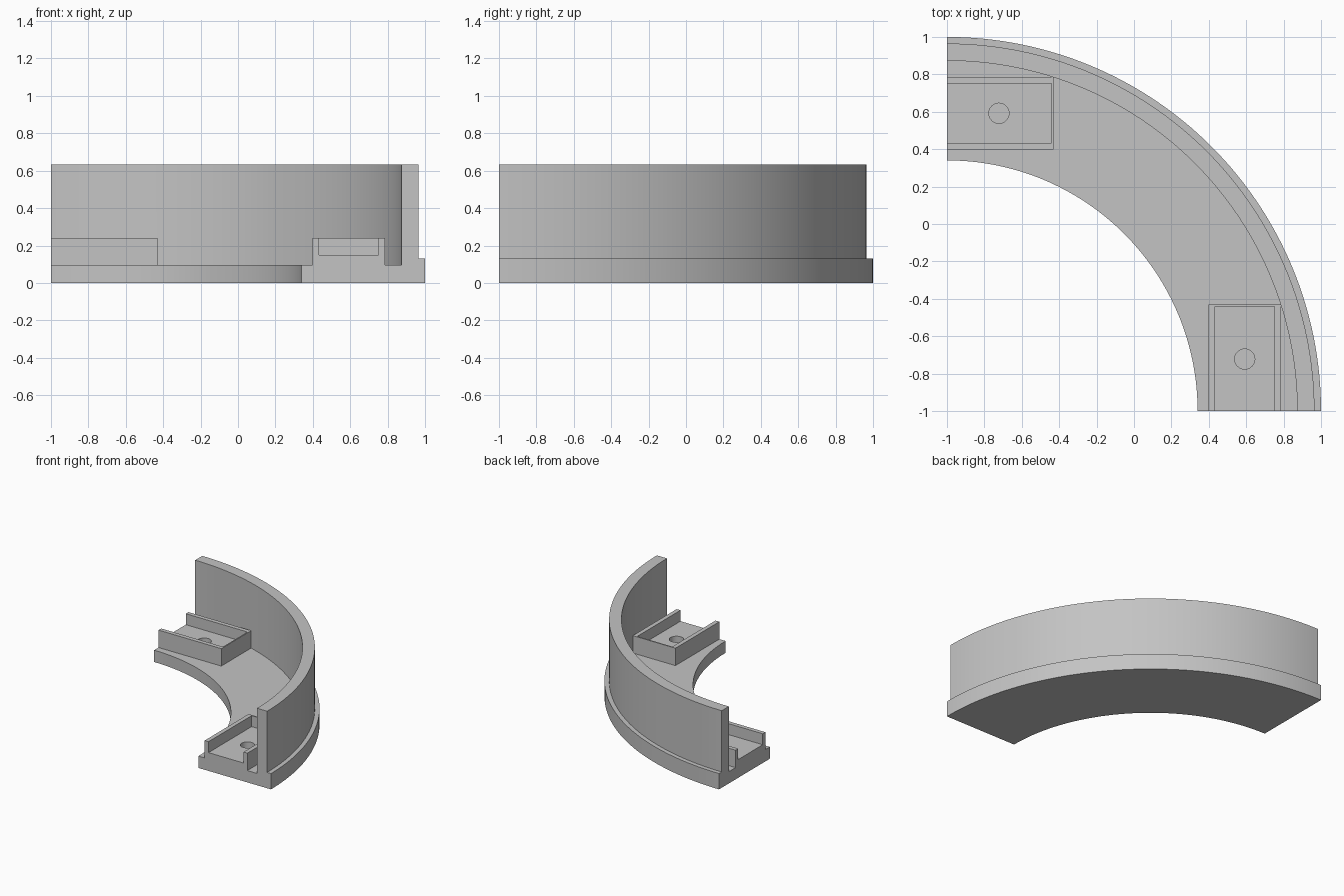
import bpy
import bmesh
from math import pi
from mathutils import Matrix, Vector

cube = bpy.data.objects.get("Cube")
if cube:
    bpy.data.objects.remove(cube, do_unlink=True)

grey = bpy.data.materials.new("plain grey")
grey.use_nodes = True
colour = (0.55, 0.55, 0.55, 1)
grey.diffuse_color = colour
grey.node_tree.nodes["Principled BSDF"].inputs["Base Color"].default_value = colour

CENTRE = Vector((-1, -1, 0))      # corner the quarter ring turns around
SEGMENTS = 64
SWAP = Matrix(((0, 1, 0, 0), (1, 0, 0, 0), (0, 0, 1, 0), (0, 0, 0, 1)))


def finish(bm, name):
    bmesh.ops.recalc_face_normals(bm, faces=bm.faces)
    mesh = bpy.data.meshes.new(name)
    bm.to_mesh(mesh)
    bm.free()
    mesh.materials.append(grey)
    obj = bpy.data.objects.new(name, mesh)
    bpy.context.collection.objects.link(obj)
    return obj


def box(name, low, high, swap):
    bm = bmesh.new()
    bmesh.ops.create_cube(bm, size=1)
    low, high = Vector(low), Vector(high)
    for v in bm.verts:
        v.co = (low + high) / 2 + v.co * (high - low)
    if swap:
        bm.transform(SWAP)
    return finish(bm, name)


def cylinder(name, x, y, radius, low, high, swap):
    bm = bmesh.new()
    bmesh.ops.create_cone(bm, cap_ends=True, segments=32, radius1=radius, radius2=radius,
                          depth=high - low,
                          matrix=Matrix.Translation((x, y, (low + high) / 2)))
    if swap:
        bm.transform(SWAP)
    return finish(bm, name)


def combine(body, tool, operation):
    bpy.context.view_layer.objects.active = body
    mod = body.modifiers.new(operation.lower(), "BOOLEAN")
    mod.operation = operation
    mod.solver = "EXACT"
    mod.object = tool
    bpy.ops.object.modifier_apply(modifier=mod.name)
    bpy.data.objects.remove(tool, do_unlink=True)


# Quarter ring: floor, tall wall and outer ledge swept as one section
section = [(1.34, 0), (2, 0), (2, 0.13), (1.965, 0.13), (1.965, 0.633),
           (1.873, 0.633), (1.873, 0.097), (1.34, 0.097)]
bm = bmesh.new()
face = bm.faces.new([bm.verts.new(CENTRE + Vector((r, 0, z))) for r, z in section])
start = face.copy()
swept = bmesh.ops.spin(bm, geom=[face] + face.edges[:] + face.verts[:], cent=CENTRE,
                       axis=(0, 0, 1), angle=pi / 2, steps=SEGMENTS, use_duplicate=False)
bmesh.ops.remove_doubles(bm, verts=bm.verts, dist=1e-5)
ring = finish(bm, "quarter_ring")

# Open-ended trays with a blind screw hole at both ends
for swap in (False, True):
    combine(ring, box("tray", (0.397, -1, 0.05), (0.785, -0.43, 0.24), swap), "UNION")
for swap in (False, True):
    combine(ring, box("pocket", (0.432, -1.1, 0.15), (0.75, -0.44, 0.4), swap), "DIFFERENCE")
    combine(ring, cylinder("hole", 0.592, -0.722, 0.054, 0.06, 0.3, swap), "DIFFERENCE")

# Smooth curved sides, sharp edges
bpy.ops.object.select_all(action="DESELECT")
ring.select_set(True)
bpy.context.view_layer.objects.active = ring
bpy.ops.object.shade_smooth_by_angle(angle=pi / 6)
